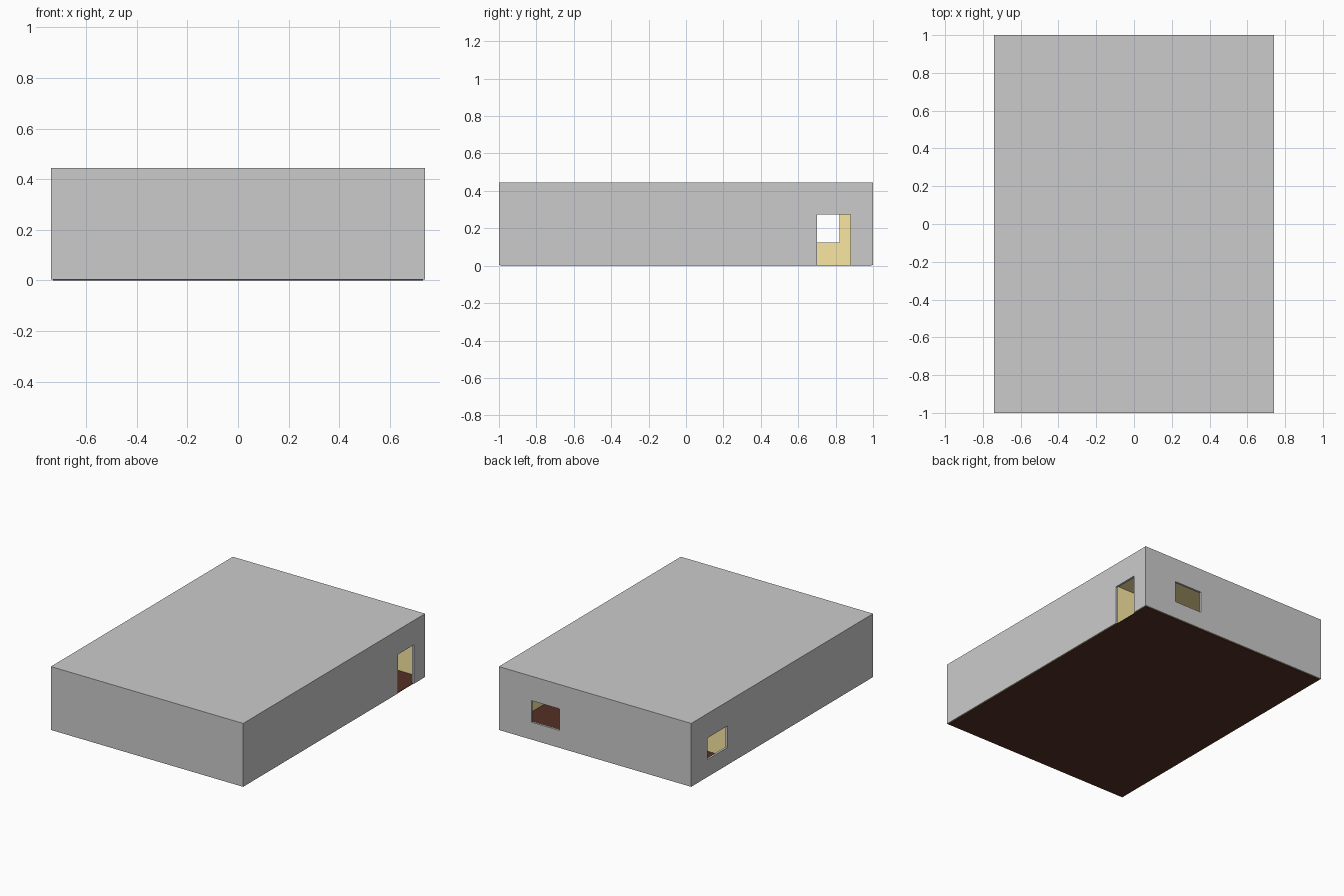
import bpy

if "Cube" in bpy.data.objects:
    bpy.data.objects.remove(bpy.data.objects["Cube"])

W, L, H = 0.74, 1.0, 0.445      # half width, half length, height
T, BASE = 0.015, 0.004          # wall thickness, floor thickness


def material(name, rgb):
    m = bpy.data.materials.new(name)
    m.diffuse_color = (*rgb, 1)
    m.use_nodes = True
    m.node_tree.nodes["Principled BSDF"].inputs["Base Color"].default_value = m.diffuse_color
    return m


def box(name, x, y, z, mat=None):
    bpy.ops.mesh.primitive_cube_add(size=1, location=[sum(r) / 2 for r in (x, y, z)])
    ob = bpy.context.object
    ob.name = name
    ob.scale = [r[1] - r[0] for r in (x, y, z)]
    bpy.ops.object.transform_apply(location=True, scale=True)
    if mat:
        ob.data.materials.append(mat)
    return ob


def cut(target, cutter):
    mod = target.modifiers.new("opening", "BOOLEAN")
    mod.operation, mod.solver, mod.object = "DIFFERENCE", "EXACT", cutter
    bpy.context.view_layer.objects.active = target
    bpy.ops.object.modifier_apply(modifier=mod.name)
    bpy.data.objects.remove(cutter, do_unlink=True)


tan = material("inner_paint", (0.95, 0.80, 0.36))
brown = material("floor_wood", (0.09, 0.03, 0.02))
grey = material("outer_wall", (0.8, 0.8, 0.8))

# hollow shell: walls and roof
shell = box("walls_and_roof", (-W, W), (-L, L), (BASE, H), grey)
shell.data.materials.append(tan)
cut(shell, box("room_cutter", (-W + T, W - T), (-L + T, L - T), (-0.1, H - T)))

# doorway in the right wall, windows in the left and back walls
cut(shell, box("door_cutter", (W - 0.1, W + 0.1), (0.70, 0.88), (-0.1, 0.275)))
cut(shell, box("left_cutter", (-W - 0.1, -W + 0.1), (0.60, 0.82), (0.125, 0.275)))
cut(shell, box("back_cutter", (0.275, 0.49), (L - 0.1, L + 0.1), (0.125, 0.275)))

# paint the inner faces and the wall undersides
for p in shell.data.polygons:
    c, n = p.center, p.normal
    e = 1e-4
    inner = ((abs(n.x) > 0.9 and abs(abs(c.x) - (W - T)) < e)
             or (abs(n.y) > 0.9 and abs(abs(c.y) - (L - T)) < e)
             or (abs(n.z) > 0.9 and (abs(c.z - (H - T)) < e or abs(c.z - BASE) < e)))
    p.material_index = 1 if inner else 0

# floor slab, just inside the wall outline
box("floor", (-W + 0.008, W - 0.008), (-L + 0.008, L - 0.008), (0, BASE), brown)

# partition between the small back room and the main room
box("partition_wall", (-W + T, W - T), (0.49, 0.505), (BASE, H - T), tan)
